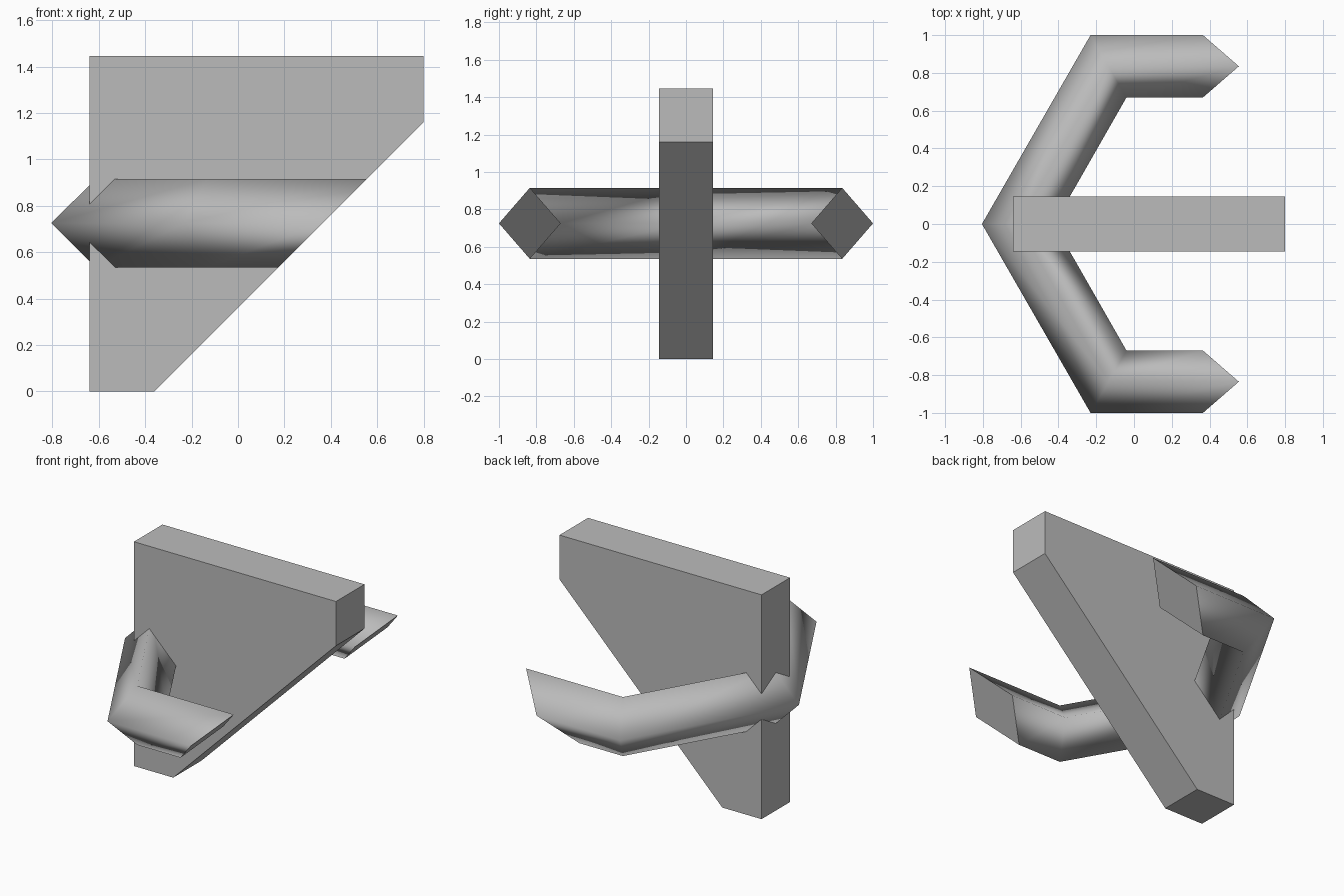
import bpy
import bmesh

cube = bpy.data.objects.get("Cube")
if cube:
    bpy.data.objects.remove(cube)

# Single plain grey
GREY = (0.5, 0.5, 0.5, 1)
grey = bpy.data.materials.new("plain_grey")
grey.use_nodes = True
grey.diffuse_color = GREY
grey.node_tree.nodes["Principled BSDF"].inputs["Base Color"].default_value = GREY


def finish(name, bm):
    bmesh.ops.recalc_face_normals(bm, faces=bm.faces)
    mesh = bpy.data.meshes.new(name)
    bm.to_mesh(mesh)
    bm.free()
    mesh.materials.append(grey)
    obj = bpy.data.objects.new(name, mesh)
    bpy.context.collection.objects.link(obj)
    return obj


# Upright slab: side profile extruded through its thickness
HALF_THICK = 0.145
profile = [(-0.64, 0), (-0.36, 0), (0.8, 1.16), (0.8, 1.445), (-0.64, 1.445)]
bm = bmesh.new()
face = bm.faces.new([bm.verts.new((x, -HALF_THICK, z)) for x, z in profile])
extruded = bmesh.ops.extrude_face_region(bm, geom=[face])["geom"]
bmesh.ops.translate(bm, vec=(0, 2 * HALF_THICK, 0),
                    verts=[v for v in extruded if isinstance(v, bmesh.types.BMVert)])
finish("centre_slab", bm)

# Bent bar: diamond section, mitred at each bend, ends cut along the slab's slope
MID_Z, HALF_H = 0.725, 0.19


def ring(bm, outer, inner, slope, side):
    """Diamond ring between the outer and inner corners of the bar."""
    mx, my = (outer[0] + inner[0]) / 2, (outer[1] + inner[1]) / 2
    points = [(outer[0], outer[1], 0), (mx + slope * HALF_H, my, HALF_H),
              (inner[0], inner[1], 0), (mx - slope * HALF_H, my, -HALF_H)]
    return [bm.verts.new((x, side * y, MID_Z + z)) for x, y, z in points]


end = ((0.365, 1), (0.365, 0.67), 1)
bend = ((-0.23, 1), (-0.04, 0.67), 0)
middle = ((-0.805, 0), (-0.423, 0), 0)
stations = [(end, 1), (bend, 1), (middle, 1), (bend, -1), (end, -1)]

bm = bmesh.new()
rings = [ring(bm, *station, side) for station, side in stations]
for a, b in zip(rings, rings[1:]):
    for i in range(4):
        j = (i + 1) % 4
        bm.faces.new((a[i], a[j], b[j], b[i])).smooth = True
for cap_ring in (rings[0], rings[-1]):
    cap = bm.faces.new(cap_ring)
    for edge in cap.edges:
        edge.smooth = False
finish("bent_bar", bm)
